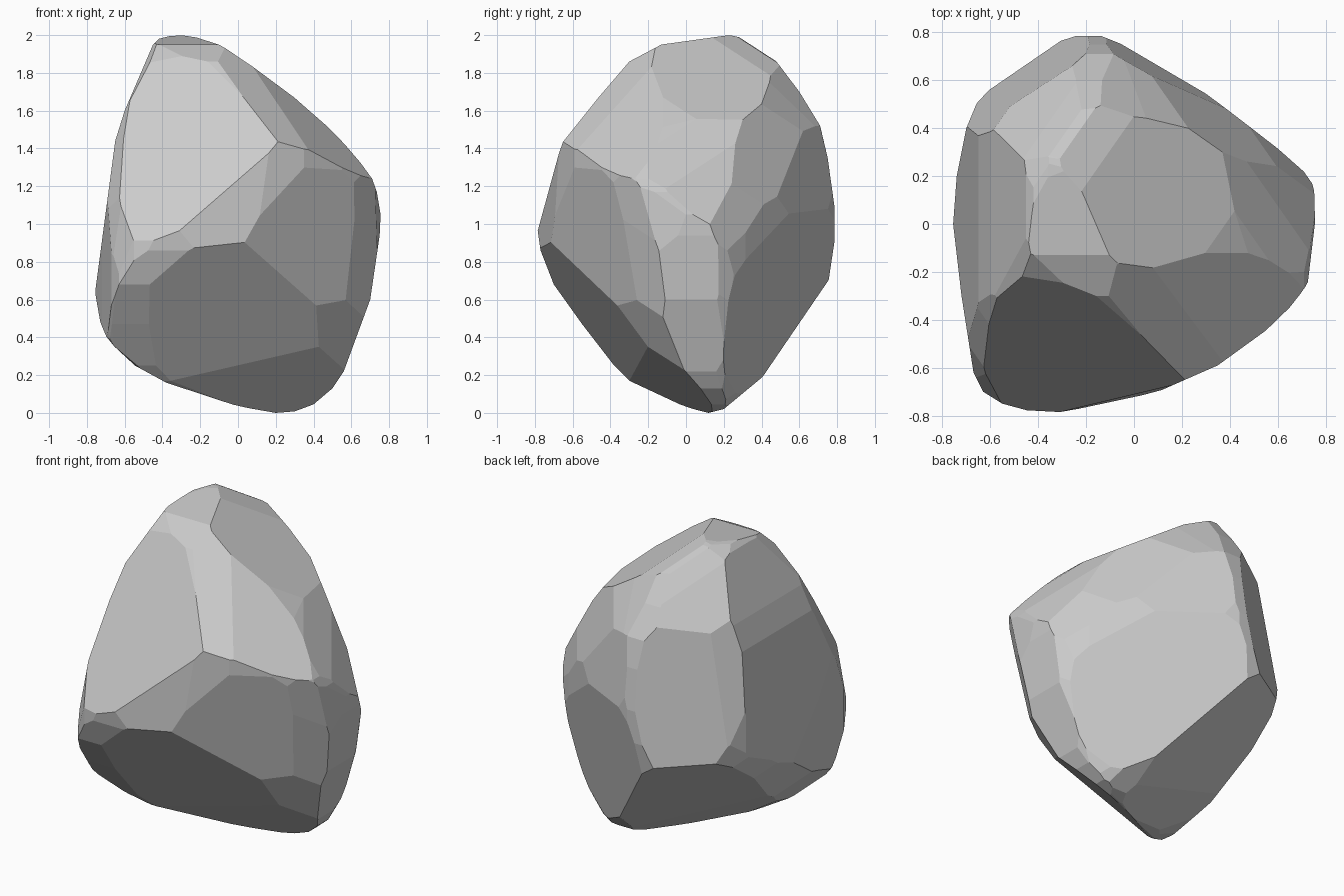
import bpy, bmesh
from math import radians, sin, cos
from mathutils import Vector

CENTRE = Vector((0, 0, 1))
bm = bmesh.new()
bmesh.ops.create_cube(bm, size=3)
bmesh.ops.translate(bm, verts=bm.verts, vec=CENTRE)


def chop(normal, point):
    """Slice off everything on the outer side of a plane and cap the cut."""
    bmesh.ops.bisect_plane(bm, geom=bm.verts[:] + bm.edges[:] + bm.faces[:], dist=1e-5,
                           plane_co=point, plane_no=normal, clear_outer=True)
    rim = [e for e in bm.edges if e.is_boundary]
    if rim:
        bmesh.ops.edgeloop_fill(bm, edges=rim)


def carve(outline, azimuth, elevation, slack=0.0):
    """Trim the block to a clockwise outline seen from one direction."""
    a, e = radians(azimuth), radians(elevation)
    right = Vector((cos(a), sin(a), 0))
    toward = Vector((sin(a) * cos(e), -cos(a) * cos(e), sin(e)))
    up = toward.cross(right)
    for (u, v), (s, t) in zip(outline, outline[1:] + outline[:1]):
        n = (right * (v - t) + up * (s - u)).normalized()
        chop(n, CENTRE + right * u + up * v + n * slack)


# Outlines: front, right and top (heights measured from the centre)
carve([(-.42, .98), (-.36, .995), (-.27, 1), (-.2, .995), (-.14, .98), (0, .9), (.27, .71),
       (.52, .5), (.71, .24), (.735, .17), (.755, .05), (.75, -.06), (.7, -.4), (.56, -.78),
       (.5, -.87), (.4, -.955), (.3, -.992), (.2, -1), (0, -.965), (-.38, -.84), (-.6, -.72),
       (-.69, -.64), (-.74, -.55), (-.76, -.47), (-.755, -.35), (-.65, .44), (-.6, .6),
       (-.45, .95)], 0, 0)
carve([(-.13, .95), (.23, 1), (.3, .985), (.46, .885), (.6, .7), (.71, .52), (.75, .35),
       (.785, .1), (.785, -.1), (.74, -.4), (.68, -.53), (.55, -.69), (.2, -.98), (.12, -1),
       (0, -.97), (-.3, -.83), (-.38, -.75), (-.55, -.53), (-.7, -.32), (-.77, -.14),
       (-.79, 0), (-.77, .2), (-.7, .385), (-.6, .51), (-.3, .86)], 90, 0)
carve([(-.26, .79), (-.15, .79), (0, .73), (.15, .655), (.4, .47), (.6, .315), (.73, .2),
       (.755, .15), (.755, 0), (.725, -.25), (.7, -.3), (.55, -.445), (.35, -.59), (.1, -.7),
       (-.17, -.77), (-.3, -.785), (-.42, -.785), (-.55, -.75), (-.63, -.7), (-.67, -.62),
       (-.72, -.3), (-.755, 0), (-.74, .2), (-.7, .4), (-.65, .52), (-.6, .57),
       (-.4, .72)], 0, 90)

# Outlines on the diagonals: front right, back left, back right from below
carve([(-.92, -.35), (-.91, -.26), (-.85, .06), (-.73, .4), (-.64, .61), (-.4, .93),
       (-.26, 1.03), (-.13, 1.07), (0, 1.06), (.09, 1.03), (.2, .94), (.41, .65), (.62, .12),
       (.7, -.23), (.67, -.45), (.6, -.69), (.51, -.83), (.41, -.91), (.34, -.91),
       (.02, -.86), (-.5, -.75), (-.81, -.57), (-.9, -.43)], 35, 28, .006)
carve([(-.71, 0), (-.69, .14), (-.53, .4), (-.37, .58), (-.15, .76), (.03, .83), (.15, .86),
       (.3, .85), (.56, .67), (.71, .46), (.85, .21), (.92, -.18), (.92, -.28), (.88, -.41),
       (.83, -.53), (.74, -.63), (.63, -.69), (.29, -.8), (-.23, -.89), (-.38, -.88),
       (-.47, -.78), (-.6, -.55), (-.65, -.41)], 215, 28, .006)
carve([(-.73, .29), (-.71, .35), (-.57, .46), (-.31, .62), (.26, .86), (.41, .89), (.45, .88),
       (.53, .79), (.7, .55), (.82, -.07), (.79, -.22), (.69, -.42), (.47, -.73), (.27, -.92),
       (.19, -.96), (.13, -.95), (-.06, -.82), (-.45, -.55), (-.61, -.3), (-.69, .06)],
      145, -28, .006)

# Broad facets: outward direction and distance from the origin
for x, y, z, d in [(-.229, -.839, .493, 1.205),   # upper front
                   (.434, -.507, .744, 1.49),     # bevel right of upper front
                   (.23, -.79, -.57, .058),       # lower front
                   (.248, -.641, -.729, -.02),    # front underside
                   (.567, -.8, -.199, .412),      # front right
                   (.205, -.978, .032, .735),     # front middle
                   (.484, .851, -.204, .393),     # lower back right
                   (.508, .853, .117, .74),       # upper back right
                   (.45, .7, .55, 1.295),         # back right shoulder
                   (.62, -.33, .71, 1.41),        # upper right
                   (-.551, .823, .134, .9),       # back left
                   (-.444, .542, -.715, .004),    # back left underside
                   (-.442, .408, -.798, -.035)]:  # left underside
    n = Vector((x, y, z))
    chop(n.normalized(), n * d / n.length_squared)

# Clean closed skin with flat facets
bmesh.ops.remove_doubles(bm, verts=bm.verts, dist=0.005)
bmesh.ops.delete(bm, geom=bm.edges[:], context='EDGES_FACES')
bmesh.ops.convex_hull(bm, input=bm.verts)
bmesh.ops.delete(bm, geom=[v for v in bm.verts if not v.link_faces], context='VERTS')
bmesh.ops.dissolve_limit(bm, angle_limit=radians(1.5), verts=bm.verts, edges=bm.edges)
bmesh.ops.recalc_face_normals(bm, faces=bm.faces)

mesh = bpy.data.meshes.new("boulder")
bm.to_mesh(mesh)
bm.free()
boulder = bpy.data.objects.new("boulder", mesh)
bpy.context.collection.objects.link(boulder)
